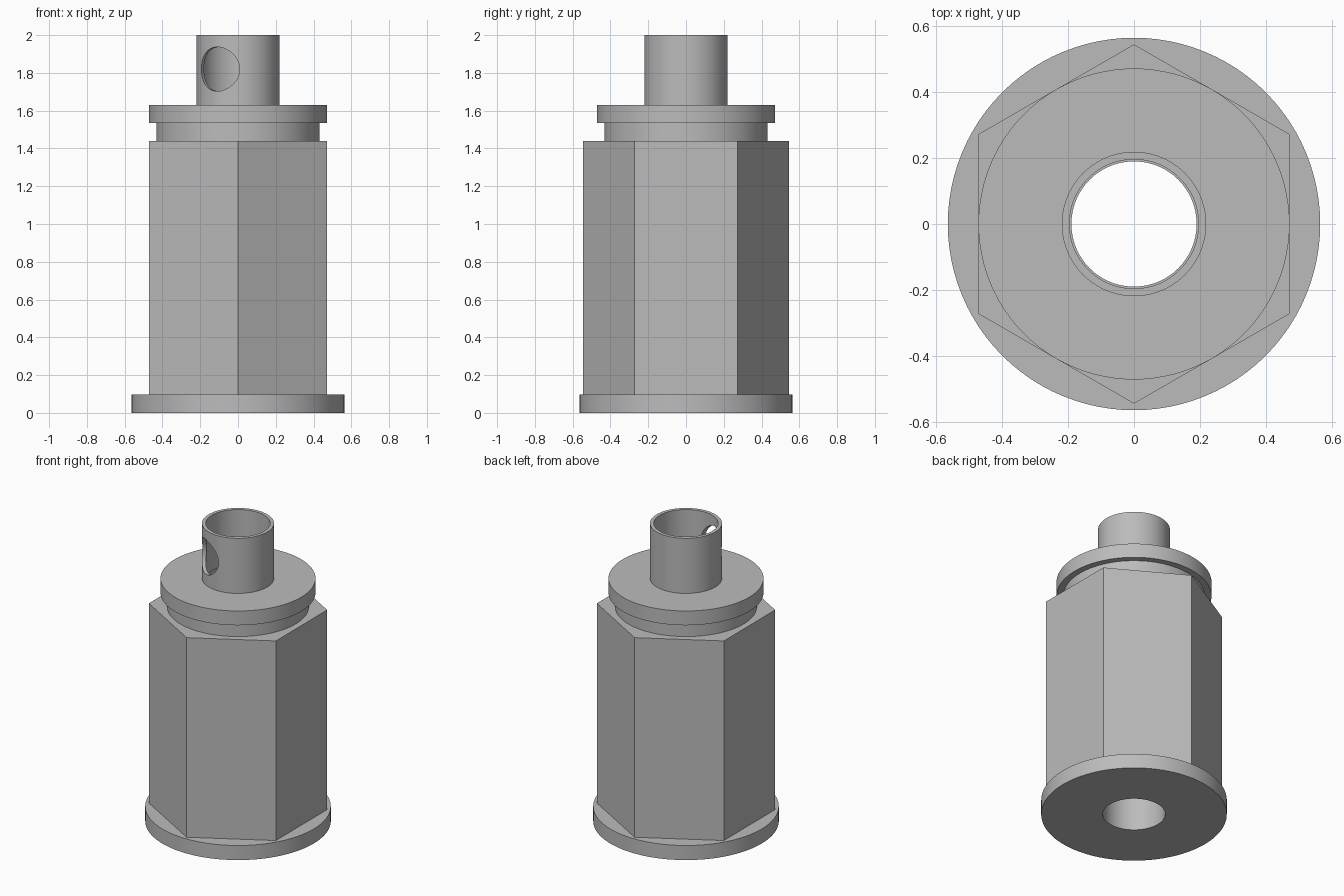
import bpy
import bmesh
from math import cos, sin, pi, radians

cube = bpy.data.objects.get("Cube")
if cube:
    bpy.data.objects.remove(cube)

# One plain metal colour
GREY = (0.5, 0.5, 0.5, 1)
metal = bpy.data.materials.new("grey metal")
metal.use_nodes = True
metal.diffuse_color = GREY
metal.node_tree.nodes["Principled BSDF"].inputs["Base Color"].default_value = GREY

SIDES = 96
BORE = 0.19


def ring_part(name, radius, low, high, bore=BORE, corners=SIDES):
    """Hollow prism; outer wall is round or has the given number of corners."""
    bm = bmesh.new()

    def loop(r, z, n):
        # Spread points along a regular polygon with n corners, one corner at +y
        pts = []
        per = SIDES // n
        for k in range(SIDES):
            side, t = k // per, (k % per) / per
            a = pi / 2 + 2 * pi * side / n
            b = a + 2 * pi / n
            x = r * (cos(a) * (1 - t) + cos(b) * t)
            y = r * (sin(a) * (1 - t) + sin(b) * t)
            pts.append(bm.verts.new((x, y, z)))
        return pts

    loops = [loop(radius, low, corners), loop(radius, high, corners),
             loop(bore, high, SIDES), loop(bore, low, SIDES)]
    for i, ring in enumerate(loops):
        after = loops[(i + 1) % len(loops)]
        for k in range(SIDES):
            j = (k + 1) % SIDES
            bm.faces.new((ring[k], ring[j], after[j], after[k]))
    bmesh.ops.recalc_face_normals(bm, faces=bm.faces)
    mesh = bpy.data.meshes.new(name)
    bm.to_mesh(mesh)
    bm.free()
    mesh.materials.append(metal)
    obj = bpy.data.objects.new(name, mesh)
    bpy.context.collection.objects.link(obj)
    return obj


# Stacked body, from the bottom up
parts = [
    ring_part("base_flange", 0.565, 0, 0.098),
    ring_part("hex_body", 0.545, 0.098, 1.439, corners=6),
    ring_part("neck", 0.431, 1.439, 1.534),
    ring_part("collar", 0.472, 1.534, 1.63),
]
tube = ring_part("top_tube", 0.219, 1.63, 2, bore=0.196)
parts.append(tube)

# Round side hole through the front wall of the tube, turned toward the right
turn = radians(30)
bpy.ops.mesh.primitive_cylinder_add(
    vertices=64, radius=0.117, depth=0.3,
    location=(-0.2 * sin(turn), -0.2 * cos(turn), 1.82),
    rotation=(pi / 2, 0, -turn))
cutter = bpy.context.object
cutter.name = "side_hole_cutter"
cutter.data.materials.append(metal)
cutter.hide_render = True
cut = tube.modifiers.new("side_hole", 'BOOLEAN')
cut.operation = 'DIFFERENCE'
cut.solver = 'EXACT'
cut.object = cutter
bpy.context.view_layer.objects.active = tube
bpy.ops.object.modifier_apply(modifier=cut.name)
bpy.data.objects.remove(cutter)

# Smooth round walls, crisp edges
bpy.ops.object.select_all(action='DESELECT')
for part in parts:
    part.select_set(True)
bpy.ops.object.shade_smooth_by_angle(angle=radians(30))
